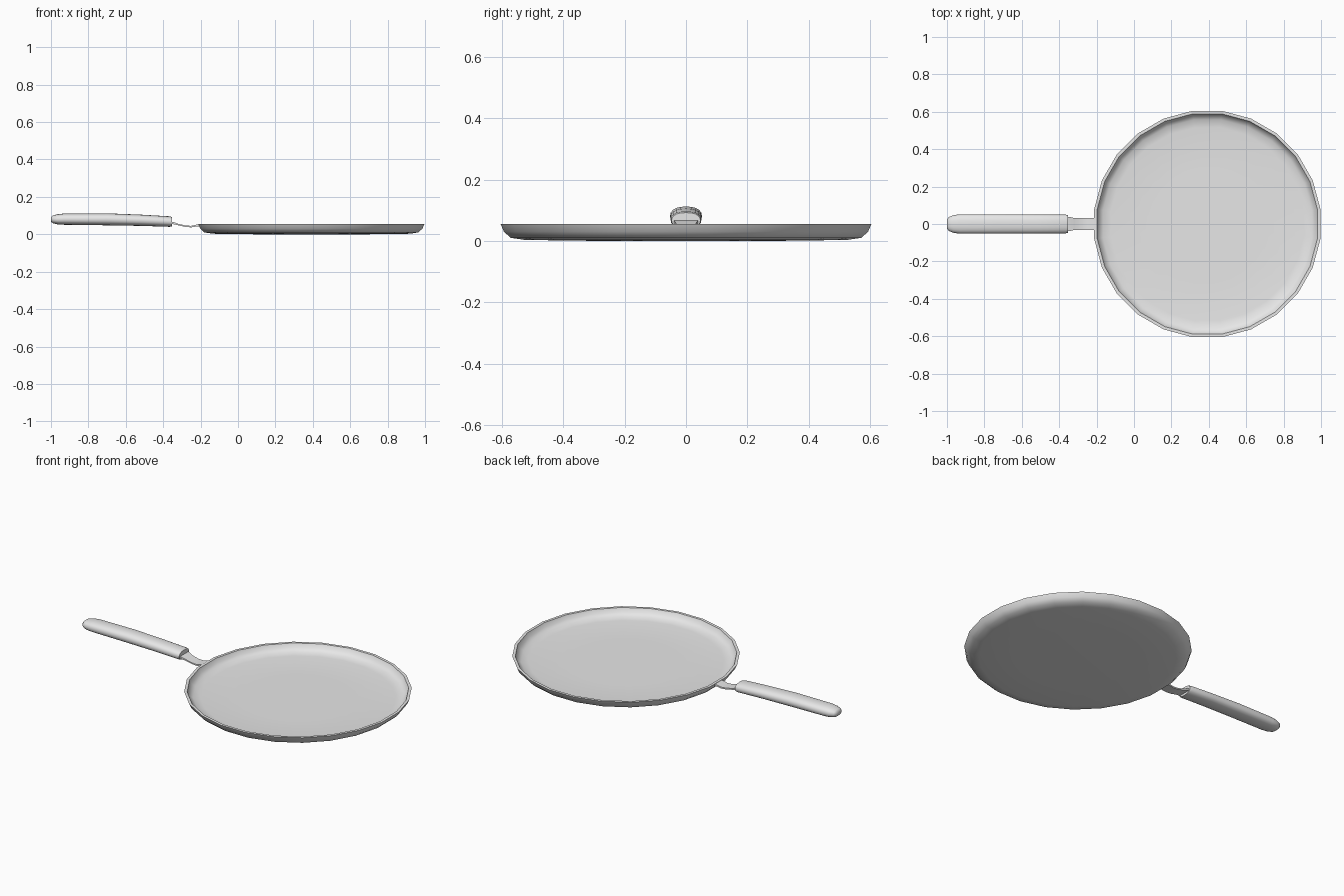
import bpy, bmesh
from math import cos, sin, pi, radians, copysign

cube = bpy.data.objects.get("Cube")
if cube:
    bpy.data.objects.remove(cube, do_unlink=True)

# One plain grey metal for the whole pan
metal = bpy.data.materials.new("light grey metal")
metal.use_nodes = True
GREY = (0.8, 0.8, 0.8, 1)
metal.diffuse_color = GREY
metal.node_tree.nodes["Principled BSDF"].inputs["Base Color"].default_value = GREY


def finish(bm, name, angle):
    """Turn a bmesh into a smooth object with sharp edges kept."""
    bmesh.ops.recalc_face_normals(bm, faces=bm.faces[:])
    mesh = bpy.data.meshes.new(name)
    bm.to_mesh(mesh)
    bm.free()
    mesh.materials.append(metal)
    obj = bpy.data.objects.new(name, mesh)
    bpy.context.collection.objects.link(obj)
    bpy.ops.object.select_all(action="DESELECT")
    obj.select_set(True)
    bpy.context.view_layer.objects.active = obj
    bpy.ops.object.shade_smooth_by_angle(angle=radians(angle))
    return obj


def bridge(bm, a, b):
    n = len(a)
    for i in range(n):
        j = (i + 1) % n
        bm.faces.new((a[i], a[j], b[j], b[i]))


def loft(name, sections, shape, angle):
    """Skin a unit (y, z) outline along sections of (x, z, half width, half height)."""
    bm = bmesh.new()
    rings = [[bm.verts.new((x, y * w, z + v * h)) for y, v in shape]
             for x, z, w, h in sections]
    for a, b in zip(rings, rings[1:]):
        bridge(bm, a, b)
    bm.faces.new(rings[0])
    bm.faces.new(rings[-1])
    return finish(bm, name, angle)


def turned(name, profile, centre_x, sides):
    """Revolve (radius, z) points about a vertical axis, with flat discs at both ends."""
    bm = bmesh.new()
    rings = []
    for r, z in profile:
        turn = [2 * pi * (i + 0.5) / sides for i in range(sides)]
        rings.append([bm.verts.new((centre_x + r * cos(t), r * sin(t), z)) for t in turn])
    for a, b in zip(rings, rings[1:]):
        bridge(bm, a, b)
    bm.faces.new(rings[0])
    bm.faces.new(rings[-1])
    return finish(bm, name, 42)


# Shallow round pan: underside, flared wall, flat rim, inner wall, floor
turned("pan", [(0.3, 0), (0.53, 0.003), (0.577, 0.01), (0.599, 0.03), (0.61, 0.055),
               (0.594, 0.055), (0.584, 0.032), (0.562, 0.018), (0.52, 0.013), (0.3, 0.012)],
       0.392, 24)


# Rounded grip with a slight droop towards the pan
def soft(c):
    return copysign(abs(c) ** 0.85, c)


oval = [(soft(cos(2 * pi * i / 20)), soft(sin(2 * pi * i / 20))) for i in range(20)]
loft("handle",
     [(-1.0, 0.08, 0.024, 0.012), (-0.99, 0.08, 0.037, 0.021), (-0.965, 0.08, 0.047, 0.027),
      (-0.93, 0.081, 0.052, 0.03), (-0.7, 0.08, 0.052, 0.032), (-0.52, 0.075, 0.051, 0.03),
      (-0.365, 0.068, 0.05, 0.028), (-0.352, 0.067, 0.047, 0.025)],
     oval, 50)

# Thin bent strap joining the handle to the wall
strip = [(-1, -1), (1, -1), (1, 1), (-1, 1)]
loft("neck",
     [(-0.38, 0.064, 0.04, 0.006), (-0.345, 0.06, 0.038, 0.006), (-0.32, 0.052, 0.032, 0.004),
      (-0.28, 0.043, 0.031, 0.004), (-0.25, 0.041, 0.031, 0.004), (-0.225, 0.046, 0.032, 0.005),
      (-0.206, 0.048, 0.032, 0.005)],
     strip, 40)
